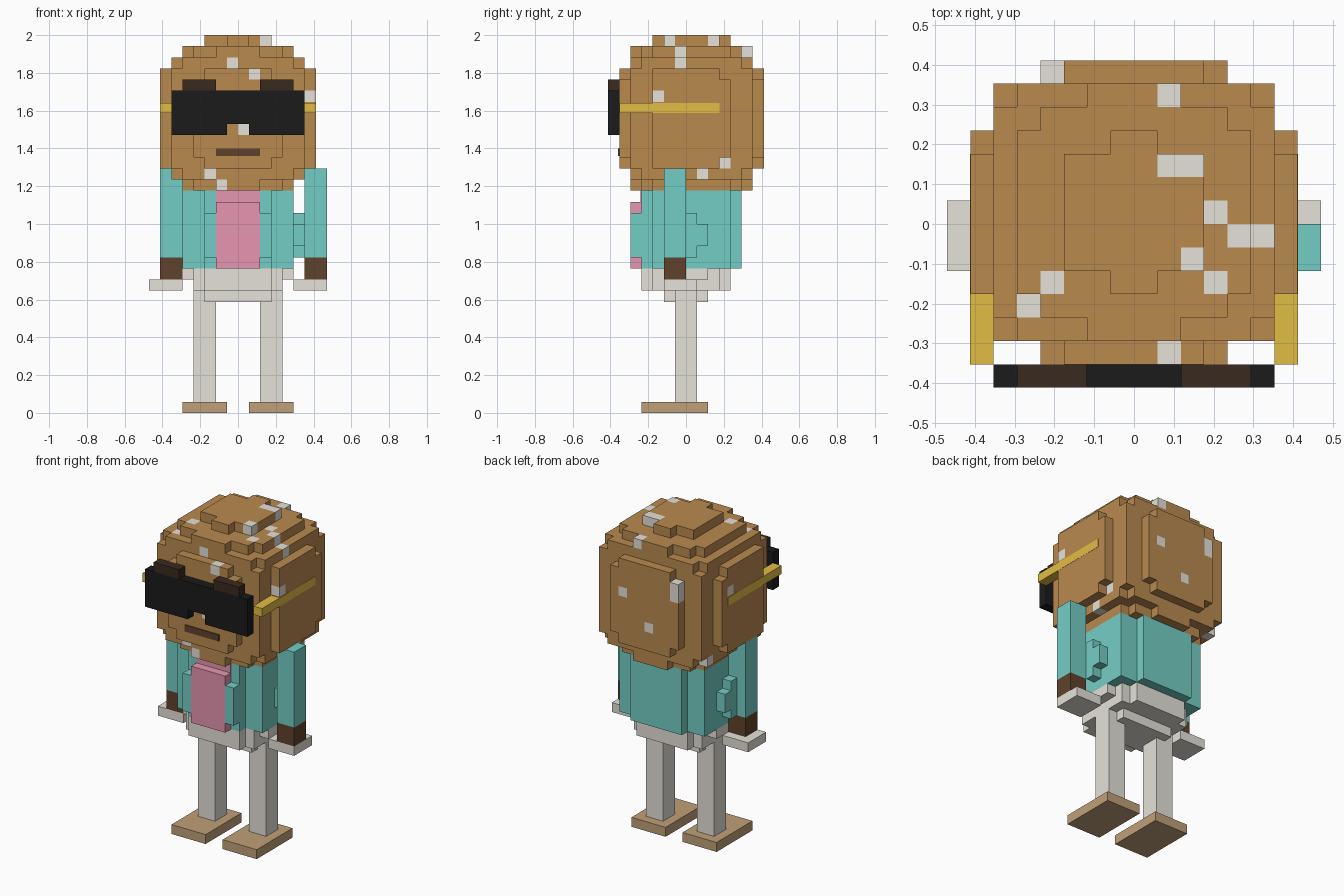
import bpy

U = 1 / 17  # size of one block

cube = bpy.data.objects.get("Cube")
if cube:
    bpy.data.objects.remove(cube, do_unlink=True)


def material(name, hex_code):
    rgb = [int(hex_code[i:i + 2], 16) / 255 for i in (0, 2, 4)]
    rgb = [c / 12.92 if c <= 0.04045 else ((c + 0.055) / 1.055) ** 2.4 for c in rgb]
    m = bpy.data.materials.new(name)
    m.use_nodes = True
    m.diffuse_color = (*rgb, 1)
    m.node_tree.nodes["Principled BSDF"].inputs["Base Color"].default_value = (*rgb, 1)
    return m


brown = material("warm brown", "ba8a4f")
grey = material("light grey", "e6e2da")
teal = material("teal", "74cec5")
pink = material("pink", "e696b1")
gold = material("gold", "e2bc45")
black = material("black", "1b1b1b")
dark = material("dark brown", "3a291f")
cuff_brown = material("cuff brown", "60422c")
tan = material("tan", "bfa078")


def add_mesh(name, verts, faces, mats):
    me = bpy.data.meshes.new(name)
    me.from_pydata(verts, [], faces)
    for m in mats:
        me.materials.append(m)
    ob = bpy.data.objects.new(name, me)
    bpy.context.collection.objects.link(ob)
    return me


# Corners of a block's face, counter-clockwise seen from outside
def face_corners(axis, side):
    a, b = (axis + 1) % 3, (axis + 2) % 3
    ring = [(0, 0), (1, 0), (1, 1), (0, 1)]
    if side == 0:
        ring.reverse()
    for p, q in ring:
        c = [0, 0, 0]
        c[axis], c[a], c[b] = side, p, q
        yield c


def block_shape(name, cells, mats, spots=()):
    """Skin a set of blocks, keeping only the outer faces."""
    index, faces, slots = {}, [], []
    for cell in sorted(cells):
        for axis in range(3):
            for side in (0, 1):
                near = list(cell)
                near[axis] += 2 * side - 1
                if tuple(near) in cells:
                    continue
                face = []
                for c in face_corners(axis, side):
                    key = tuple(cell[i] + c[i] for i in range(3))
                    face.append(index.setdefault(key, len(index)))
                faces.append(face)
                slots.append(int(cell in spots))
    me = add_mesh(name, [[k * U for k in key] for key in index], faces, mats)
    me.polygons.foreach_set("material_index", slots)


def cells_of(*boxes):
    return {(x, y, z) for xs, ys, zs in boxes
            for x in range(*xs) for y in range(*ys) for z in range(*zs)}


def box(name, xs, ys, zs, mat):
    verts = [[x * U, y * U, z * U] for x in xs for y in ys for z in zs]
    faces = [(0, 1, 3, 2), (4, 6, 7, 5), (0, 4, 5, 1), (2, 3, 7, 6), (0, 2, 6, 4), (1, 5, 7, 3)]
    add_mesh(name, verts, faces, [mat])


def pair(name, xs, ys, zs, mat):
    box("left_" + name, xs, ys, zs, mat)
    box("right_" + name, (-xs[1], -xs[0]), ys, zs, mat)


# Head: a core with a raised plate on every side and stepped ends
head = cells_of(
    ((-6, 6), (-5, 6), (22, 31)),
    ((-4, 4), (-6, 7), (23, 30)), ((-3, 3), (-6, 7), (22, 31)),
    ((-7, 7), (-3, 4), (23, 30)), ((-7, 7), (-3, 3), (22, 31)),
    ((-6, 6), (-4, 5), (21, 32)), ((-5, 5), (-5, 6), (21, 32)),
    ((-5, 5), (-3, 4), (20, 33)), ((-4, 4), (-4, 5), (20, 33)), ((-2, 2), (-5, 6), (20, 33)),
    ((-3, 3), (-2, 3), (20, 34)), ((-1, 1), (-3, 4), (20, 34)))


# Grey flecks: the outermost block met along an axis
def outermost(axis, pick, a, b):
    rest = [i for i in range(3) if i != axis]
    line = [c for c in head if (c[rest[0]], c[rest[1]]) == (a, b)]
    return pick(line, key=lambda c: c[axis])


flecks = [
    (1, min, [(-1, 31), (1, 30), (0, 25), (-3, 21), (-2, 20)]),
    (1, max, [(2, 27), (-1, 24), (-4, 28), (-4, 29)]),
    (0, max, [(-3, 28), (3, 22), (1, 21)]),
    (0, min, [(2, 28), (4, 21)]),
    (2, max, [(1, 5), (1, 2), (2, 2), (3, 0), (4, -1), (5, -1),
              (2, -2), (3, -3), (-4, -3), (-5, -4)]),
]
spots = {outermost(axis, pick, a, b) for axis, pick, ps in flecks for a, b in ps}
block_shape("head", head, [brown, grey], spots)

# Face and glasses
block_shape("glasses_lens", cells_of(((-6, 6), (-7, -6), (26, 29)), ((-6, -1), (-7, -6), (25, 26)),
                                     ((1, 6), (-7, -6), (25, 26))), [black])
pair("glasses_arm", (6, 7.02), (-6, 3), (27, 27.9), gold)
pair("eyebrow", (2, 5), (-7, -6), (29, 30), dark)
box("mouth", (-2, 2), (-6.1, -6), (23.1, 23.8), cuff_brown)

# Jacket with an open front
block_shape("jacket", cells_of(((-5, 5), (-3, 4), (13, 20)), ((-3, 3), (-4, 5), (13, 20)),
                               ((-6, 6), (0, 1), (14, 18)), ((-6, 6), (-1, 2), (15, 17))), [teal])
pair("jacket_flap", (2, 3), (-5, -4), (14, 18), teal)
box("shirt_front", (-2, 2), (-5, -4), (13, 19), pink)
box("shirt_collar", (-2, 2), (-4.1, -4), (19, 20), pink)

# Arms: the right one hangs one block closer to the body
for side, arm, hand in (("left", (6, 8), (5, 8)), ("right", (-7, -5), (-8, -5))):
    box(side + "_sleeve", arm, (-2, 0), (14, 22), teal)
    box(side + "_cuff", arm, (-2, 0), (12, 14), cuff_brown)
    box(side + "_hand", hand, (-2, 1), (11, 12), grey)

# Hips, legs and feet
block_shape("hips", cells_of(((-5, 5), (-2, 2), (12, 13)), ((-4, 4), (-3, 3), (11, 13)),
                             ((-3, 3), (-4, 4), (11, 13)), ((-4, 4), (-1, 1), (10, 11)),
                             ((-3, 3), (-2, 2), (10, 11))), [grey])
pair("leg", (2, 4), (-1, 1), (1, 10), grey)
pair("foot", (1, 5), (-4, 2), (0, 1), tan)
